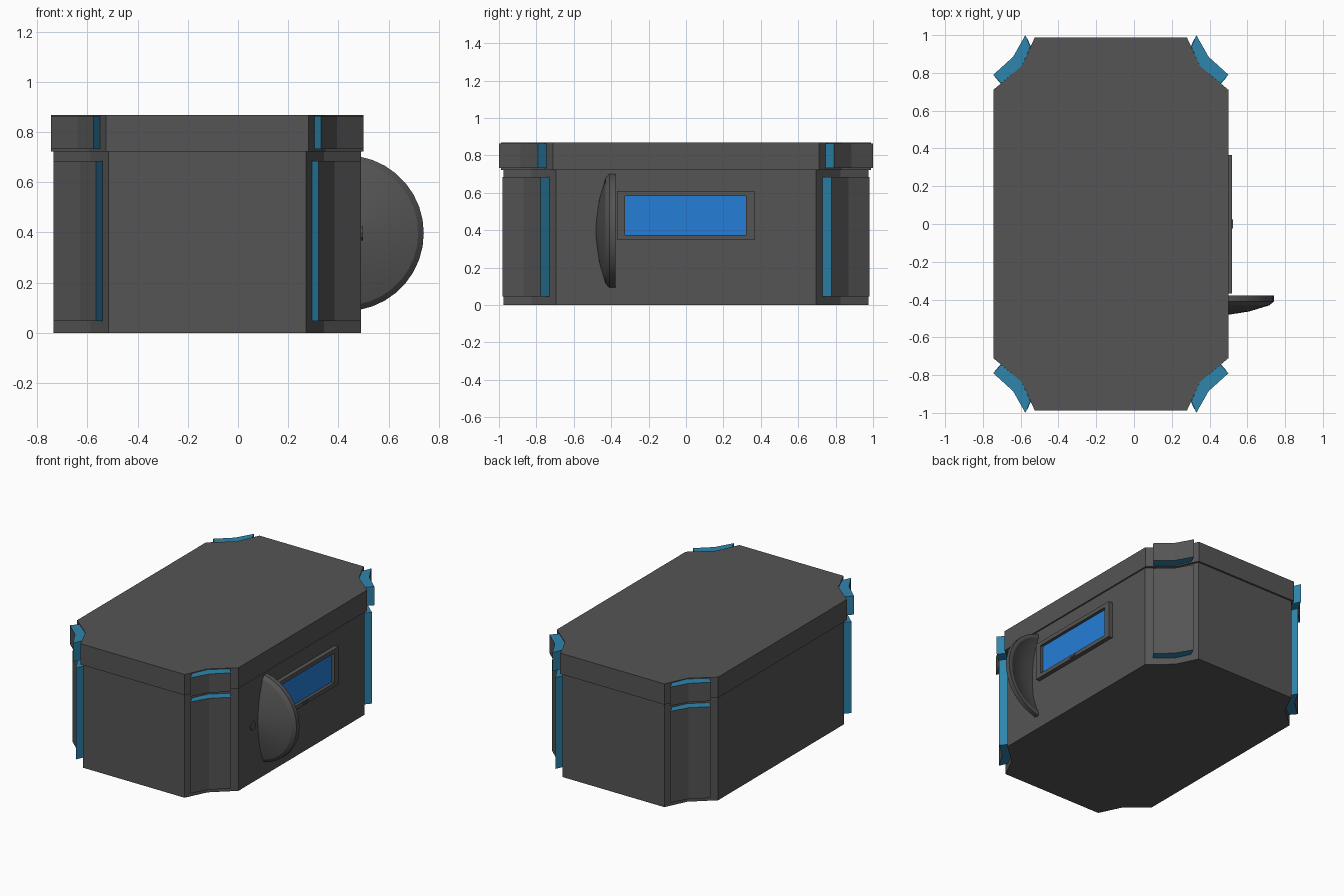
import bpy, bmesh, math

if "Cube" in bpy.data.objects:
    bpy.data.objects.remove(bpy.data.objects["Cube"])

CX = -0.1225  # centre line of the box in x


def material(name, rgb):
    m = bpy.data.materials.new(name)
    m.diffuse_color = (*rgb, 1)
    m.use_nodes = True
    m.node_tree.nodes["Principled BSDF"].inputs["Base Color"].default_value = m.diffuse_color
    return m


GREY = material("dark grey", (0.09, 0.09, 0.09))
TEAL = material("teal blue", (0.028, 0.235, 0.42))
BLUE = material("screen blue", (0.018, 0.21, 0.68))


def finish(name, bm, mats):
    bmesh.ops.recalc_face_normals(bm, faces=bm.faces)
    me = bpy.data.meshes.new(name)
    bm.to_mesh(me)
    bm.free()
    for m in mats:
        me.materials.append(m)
    ob = bpy.data.objects.new(name, me)
    bpy.context.collection.objects.link(ob)
    return ob


def prism(name, pts, z0, z1, mats, side_mat=lambda i: 0):
    """Upright prism over an xy outline; side_mat picks each wall's material."""
    bm = bmesh.new()
    lo = [bm.verts.new((x, y, z0)) for x, y in pts]
    hi = [bm.verts.new((x, y, z1)) for x, y in pts]
    bm.faces.new(lo[::-1])
    bm.faces.new(hi)
    n = len(pts)
    for i in range(n):
        j = (i + 1) % n
        bm.faces.new((lo[i], lo[j], hi[j], hi[i])).material_index = side_mat(i)
    return finish(name, bm, mats)


def box(name, x, y, z, mat):
    return prism(name, [(x[0], y[0]), (x[1], y[0]), (x[1], y[1]), (x[0], y[1])],
                 z[0], z[1], [mat])


def place(pts, sx, sy):
    return [(CX + sx * (x - CX), sy * y) for x, y in pts]


def notched(corner):
    """Full outline from one notched corner, given from the end to the side."""
    out = []
    for sx, sy in ((1, 1), (1, -1), (-1, -1), (-1, 1)):
        p = place(corner, sx, sy)
        out += p if sx * sy > 0 else p[::-1]
    return out


# Box body and overhanging lid, both with notched corners
prism("box_body", notched([(0.27, 0.975), (0.343, 0.825), (0.49, 0.695)]), 0, 0.725, [GREY])
prism("lid", notched([(0.28, 0.988), (0.35, 0.835), (0.50, 0.71)]), 0.723, 0.868, [GREY])

# Corner guards: grey outer faces, teal edges
body_guard = [(0.294, 0.925), (0.343, 0.825), (0.45, 0.73),
              (0.49, 0.777), (0.385, 0.87), (0.32, 0.982)]
lid_guard = [(0.304, 0.938), (0.35, 0.835), (0.459, 0.745),
             (0.50, 0.79), (0.395, 0.885), (0.33, 1.0)]
for sx, side in ((1, "right"), (-1, "left")):
    for sy, end in ((1, "back"), (-1, "front")):
        for part, pts, z0, z1 in (("body", body_guard, 0.047, 0.685),
                                  ("lid", lid_guard, 0.732, 0.863)):
            prism(f"{part}_corner_guard_{end}_{side}", place(pts, sx, sy), z0, z1,
                  [TEAL, GREY], lambda i: 1 if i in (3, 4) else 0)

# Screen with raised frame on the right side
Y0, Y1, Z0, Z1 = -0.368, 0.365, 0.347, 0.61
box("frame_bottom", (0.48, 0.52), (Y0, Y1), (Z0, 0.375), GREY)
box("frame_top", (0.48, 0.52), (Y0, Y1), (0.582, Z1), GREY)
box("frame_front", (0.48, 0.52), (Y0, -0.325), (0.375, 0.582), GREY)
box("frame_back", (0.48, 0.52), (0.32, Y1), (0.375, 0.582), GREY)
box("screen", (0.49, 0.499), (-0.325, 0.32), (0.375, 0.582), BLUE)
box("frame_catch", (0.50, 0.525), (-0.025, 0.025), (0.355, 0.37), GREY)

# Dish-shaped handle: profile (radius, y) spun about the y direction
profile = [(0, -0.49), (0.06, -0.482), (0.18, -0.463), (0.288, -0.43), (0.31, -0.41),
           (0.31, -0.378), (0.285, -0.378), (0.25, -0.40), (0.15, -0.432), (0, -0.45)]
bm = bmesh.new()
vs = [bm.verts.new((0.43 + r, y, 0.397)) for r, y in profile]
es = [bm.edges.new(p) for p in zip(vs, vs[1:])]
bmesh.ops.spin(bm, geom=vs + es, cent=(0.43, 0, 0.397), axis=(0, 1, 0),
               angle=math.tau, steps=36, use_duplicate=False)
bmesh.ops.remove_doubles(bm, verts=bm.verts, dist=1e-4)
dish = finish("dish_handle", bm, [GREY])
bpy.context.view_layer.objects.active = dish
dish.select_set(True)
bpy.ops.object.shade_smooth_by_angle(angle=math.radians(25))

# Small round button beside the dish
bpy.ops.mesh.primitive_cylinder_add(vertices=10, radius=0.03, depth=0.03,
                                    location=(0.482, -0.54, 0.397),
                                    rotation=(0, math.pi / 2, 0))
bpy.context.object.name = "button"
bpy.context.object.data.materials.append(GREY)
